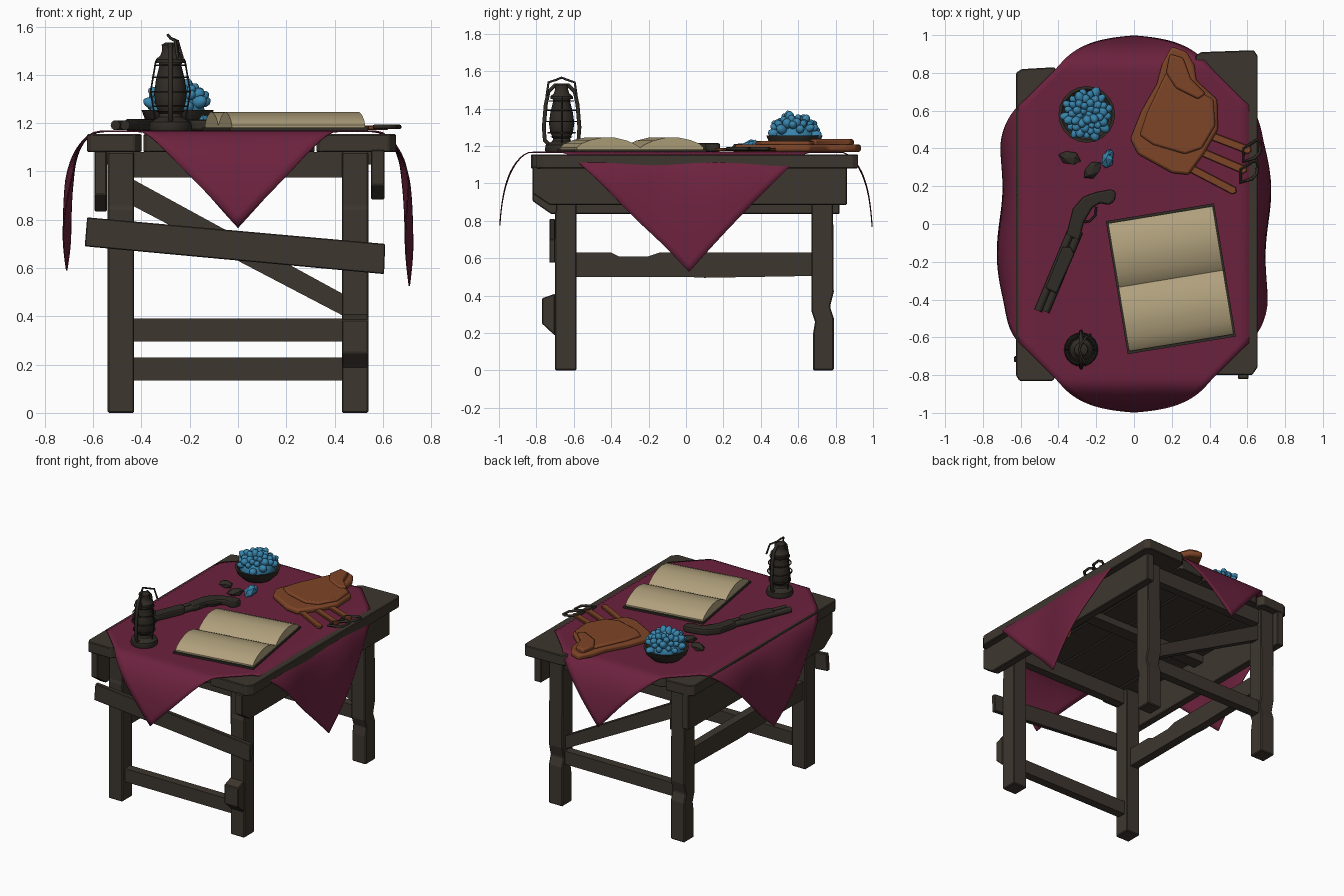
import bpy, bmesh, math, random
from mathutils import Vector, Matrix

if "Cube" in bpy.data.objects:
    bpy.data.objects.remove(bpy.data.objects["Cube"])
random.seed(4)

def mat(name, r, g, b):
    m = bpy.data.materials.new(name)
    m.diffuse_color = (r, g, b, 1)
    m.use_nodes = True
    m.node_tree.nodes["Principled BSDF"].inputs["Base Color"].default_value = m.diffuse_color
    return m

WOOD = mat("dark wood", 0.047, 0.037, 0.028)
IRON = mat("dark iron", 0.030, 0.025, 0.019)
CLOTH = mat("wine cloth", 0.150, 0.016, 0.048)
LEATHER = mat("brown leather", 0.205, 0.058, 0.020)
PAPER = mat("old paper", 0.43, 0.35, 0.20)
CRYSTAL = mat("blue crystal", 0.040, 0.230, 0.410)

def add(name, bm, material, smooth=None, bevel=0, segs=1):
    bmesh.ops.recalc_face_normals(bm, faces=bm.faces)
    me = bpy.data.meshes.new(name)
    bm.to_mesh(me)
    bm.free()
    me.materials.append(material)
    if smooth:
        me.polygons.foreach_set("use_smooth", [True] * len(me.polygons))
        me.set_sharp_from_angle(angle=math.radians(smooth))
    ob = bpy.data.objects.new(name, me)
    bpy.context.collection.objects.link(ob)
    if bevel:
        b = ob.modifiers.new("bevel", 'BEVEL')
        b.width, b.segments = bevel, segs
    return ob

def prism(name, pts, axis, lo, hi, material=WOOD, bevel=0, segs=1, smooth=None):
    """Outline extruded along an axis: x takes (y,z), y takes (x,z), z takes (x,y)."""
    place = {'x': lambda p, d: (d, p[0], p[1]), 'y': lambda p, d: (p[0], d, p[1]),
             'z': lambda p, d: (p[0], p[1], d)}[axis]
    bm = bmesh.new()
    a = [bm.verts.new(place(p, lo)) for p in pts]
    b = [bm.verts.new(place(p, hi)) for p in pts]
    n = len(pts)
    bm.faces.new(a)
    bm.faces.new(b)
    for i in range(n):
        bm.faces.new((a[i], a[(i + 1) % n], b[(i + 1) % n], b[i]))
    return add(name, bm, material, smooth, bevel, segs)

def rect(a0, b0, a1, b1):
    return [(a0, b0), (a1, b0), (a1, b1), (a0, b1)]

def lathe(name, prof, centre, material, n=20, smooth=40):
    bm = bmesh.new()
    rings = [[bm.verts.new((centre[0] + r * math.cos(2 * math.pi * k / n),
                            centre[1] + r * math.sin(2 * math.pi * k / n), z))
              for k in range(n)] for r, z in prof]
    for a, b in zip(rings, rings[1:]):
        for k in range(n):
            bm.faces.new((a[k], a[(k + 1) % n], b[(k + 1) % n], b[k]))
    bm.faces.new(rings[0])
    bm.faces.new(rings[-1])
    return add(name, bm, material, smooth)

def tube(name, pts, r, material=IRON, closed=False, res=3):
    cu = bpy.data.curves.new(name, 'CURVE')
    cu.dimensions, cu.bevel_depth, cu.bevel_resolution, cu.use_fill_caps = '3D', r, res, True
    s = cu.splines.new('POLY')
    s.points.add(len(pts) - 1)
    for q, p in zip(s.points, pts):
        q.co = (*p, 1)
    s.use_cyclic_u = closed
    tmp = bpy.data.objects.new(name, cu)
    me = bpy.data.meshes.new_from_object(tmp)
    bpy.data.objects.remove(tmp)
    bm = bmesh.new()
    bm.from_mesh(me)
    return add(name, bm, material, 50)

def blobs(name, items, material, sub=2, smooth=50):
    """Stretched spheres: (centre, scale, direction of the long axis)."""
    bm = bmesh.new()
    for c, s, d in items:
        q = Vector(d).to_track_quat('Z', 'Y').to_matrix().to_4x4()
        m = Matrix.Translation(c) @ q @ Matrix.Diagonal((*s, 1))
        bmesh.ops.create_icosphere(bm, subdivisions=sub, radius=1, matrix=m)
    return add(name, bm, material, smooth)

# Legs, with worn nicks on the edges
for sx, side in ((-1, "left"), (1, "right")):
    x0, x1 = sorted((sx * 0.43, sx * 0.54))
    prism("front_leg_" + side, [(-.70, 0), (-.585, 0), (-.585, 1.08), (-.695, 1.08), (-.695, .86), (-.70, .84)],
          'x', x0, x1, bevel=.006)
    prism("back_leg_" + side, [(.68, 0), (.79, 0), (.79, .28), (.77, .34), (.79, .42), (.785, 1.08),
                               (.67, 1.08), (.67, .32), (.69, .26), (.68, .2)], 'x', x0, x1, bevel=.006)

# Tabletop planks
for i, (x0, x1, y0, y1) in enumerate([(-.625, -.40, -.83, .83), (-.392, -.15, -.80, .82),
                                      (-.142, .09, -.82, .84), (.098, .317, -.80, .85), (.325, .655, -.80, .92)]):
    c = .03
    prism(f"top_plank_{i + 1}", [(x0, y0 + c), (x0 + c * .6, y0), (x1 - c, y0), (x1, y0 + c * 1.4),
                                 (x1, y1 - c), (x1 - c * .7, y1), (x0 + c, y1 - .01), (x0, y1 - c)],
          'z', 1.08, 1.155, bevel=.005)

# Aprons, cross beams, rails and braces
prism("apron_right", [(-.82, 1.09), (-.82, .945), (-.73, .885), (.86, .885), (.86, 1.09)], 'x', .55, .607, bevel=.005)
prism("apron_left", [(-.82, 1.09), (-.82, .905), (-.72, .835), (.82, .835), (.82, 1.09)], 'x', -.595, -.543, bevel=.005)
for nm, y0 in (("front", -.675), ("back", .70)):
    prism("cross_beam_" + nm, rect(-.44, .975, .44, 1.08), 'y', y0, y0 + .06)
prism("middle_beam", rect(-.55, 1.03, .56, 1.08), 'y', -.03, .06)
prism("front_rail", rect(-.44, .135, .44, .23), 'y', -.67, -.61)
prism("back_rail", rect(-.44, .295, .44, .39), 'y', .70, .76)
prism("side_rail_left", [(-.6, .50), (0, .50), (.1, .495), (.69, .505), (.69, .63), (-.14, .63), (-.2, .61),
                         (-.36, .61), (-.40, .63), (-.6, .63)], 'x', -.52, -.46)
prism("back_diagonal", [(-.44, .86), (.44, .40), (.44, .49), (-.44, .97)], 'y', .70, .755)
prism("front_slanted_plank", [(-.635, .69), (.605, .575), (.61, .70), (-.625, .81)], 'y', -.73, -.70, bevel=.004)
prism("leg_patch_block", [(-.70, .185), (-.77, .25), (-.77, .385), (-.70, .41)], 'x', .43, .54, bevel=.005)

# Square cloth turned by 45 degrees, draped over the four edges
def fold(u, edge, out, drop):
    t = abs(u) - edge
    if t <= 0:
        return u, 0
    return math.copysign(edge + out * (1 - math.exp(-t / (out * .8))), u), drop * t * t / (t + .05)

def drape(u, v):
    x, dx = fold(u, .575, .135, 1.04 if u > 0 else .94)
    y, dy = fold(v, .83, .175, 1.1)
    y += .03 * max(0, dx - .1)
    x += .015 * math.sin(9 * v) * min(1, dx * 5)
    return x, y, 1.166 - dx - dy + .004 * math.sin(13 * u + 4 * v) * min(1, 8 * (dx + dy))

N, H = 56, 1.235
bm = bmesh.new()
g = [[bm.verts.new(drape(H * (i + j - N) / N, H * (i - j) / N)) for j in range(N + 1)] for i in range(N + 1)]
for i in range(N):
    for j in range(N):
        bm.faces.new((g[i][j], g[i + 1][j], g[i + 1][j + 1], g[i][j + 1]))
cloth = add("table_cloth", bm, CLOTH, 60)
sol = cloth.modifiers.new("thickness", 'SOLIDIFY')
sol.thickness, sol.offset = .006, 0
prism("cloth_patch", [(.145, .715), (.17, .705), (.20, .745), (.185, .77), (.155, .755)], 'x', .70, .716, LEATHER)

# Open book
def page_profile(s):
    return [(0, .02), (s * .02, .035), (s * .07, .058), (s * .14, .075), (s * .20, .076),
            (s * .27, .062), (s * .32, .042), (s * .343, .022), (s * .343, .008), (0, .008)]
book = [prism("book_cover", rect(-.29, -.357, .29, .357), 'z', 0, .012, IRON)]
for s, nm in ((-1, "front"), (1, "back")):
    book.append(prism("book_pages_" + nm, page_profile(s), 'x', -.28, .28, PAPER, smooth=35))
for ob in book:
    ob.location = (.195, -.29, 1.17)
    ob.rotation_euler = (0, 0, math.radians(9.3))

# Lantern
LX, LY = -.28, -.665
lathe("lantern_base", [(.085, 1.168), (.09, 1.18), (.085, 1.205), (.05, 1.225), (.045, 1.24), (.06, 1.25)], (LX, LY), IRON)
lathe("lantern_globe", [(.045, 1.24), (.06, 1.27), (.068, 1.32), (.06, 1.38), (.045, 1.44), (.05, 1.455)], (LX, LY), IRON)
lathe("lantern_cap", [(.06, 1.45), (.06, 1.465), (.042, 1.48), (.035, 1.50), (.036, 1.525), (.02, 1.535)], (LX, LY), IRON)
for z, r in ((1.27, .072), (1.33, .08), (1.39, .074), (1.44, .064)):
    tube("lantern_wire_ring", [(LX + r * math.cos(k * .3927), LY + r * math.sin(k * .3927), z) for k in range(16)],
         .004, closed=True, res=1)
tube("lantern_frame", [(LX, LY + a, z) for a, z in ((-.06, 1.20), (-.09, 1.23), (-.095, 1.30), (-.085, 1.42), (-.07, 1.49),
     (-.035, 1.525), (.035, 1.525), (.07, 1.49), (.085, 1.42), (.095, 1.30), (.09, 1.23), (.06, 1.20))], .011)
for s in (-1, 1):
    tube("lantern_wire", [(LX + s * .06, LY, 1.2), (LX + s * .082, LY, 1.33), (LX + s * .06, LY, 1.46)], .004, res=1)
tube("lantern_bail", [(LX + .03, LY - .08, 1.47), (LX + .02, LY - .07, 1.54), (LX, LY - .03, 1.553), (LX - .01, LY, 1.565),
                      (LX, LY + .03, 1.553), (LX + .03, LY + .07, 1.54), (LX + .05, LY + .08, 1.47)], .006)

# Sawn-off shotgun lying flat
for k, (a, b) in enumerate((((-.508, -.46), (-.325, -.02)), ((-.468, -.465), (-.29, -.04)))):
    tube(f"gun_barrel_{k + 1}", [(*a, 1.192), (*b, 1.192)], .021)
prism("gun_fore_end", [(-.47, -.34), (-.41, -.37), (-.315, -.16), (-.335, -.12), (-.38, -.12)], 'z', 1.17, 1.218, IRON, .01, 2)
prism("gun_stock", [(-.36, -.06), (-.29, -.09), (-.265, .01), (-.22, .085), (-.18, .11), (-.13, .10), (-.10, .125),
                    (-.095, .17), (-.12, .185), (-.20, .17), (-.27, .145), (-.325, .08)], 'z', 1.168, 1.215, IRON, .012, 2)
tube("gun_trigger_guard", [(-.27, .01, 1.19), (-.235, .015, 1.19), (-.205, .045, 1.19), (-.20, .09, 1.19)], .006, res=1)

# Bowl heaped with crystals
BX, BY = -.25, .58
lathe("bowl", [(.06, 1.168), (.10, 1.18), (.135, 1.215), (.15, 1.255), (.135, 1.255), (.10, 1.22)], (BX, BY), IRON)
items = [((BX, BY, 1.245), (.12, .12, .09), (0, 0, 1))]
for k in range(46):
    a, t = k * 2.39996, math.sqrt((k + .5) / 46)
    d = Vector((math.cos(a) * t, math.sin(a) * t, 1.1 - t * .8)).normalized()
    c = (BX + .12 * t * math.cos(a), BY + .12 * t * math.sin(a), 1.255 + .085 * math.sqrt(1 - t * t) + random.uniform(-.01, .015))
    w = random.uniform(.018, .027)
    items.append((c, (w, w, w * random.uniform(1.2, 1.7)), d))
blobs("crystal_heap", items, CRYSTAL)
blobs("loose_crystal", [((-.14, .34, 1.195), (.035, .038, .055), (.2, .8, .5)),
                        ((-.13, .37, 1.20), (.026, .028, .034), (0, 0, 1))], CRYSTAL, 1, 20)
blobs("loose_stones", [((-.34, .35, 1.19), (.04, .026, .062), (1, -.3, .1)),
                       ((-.22, .285, 1.19), (.04, .026, .06), (1, .9, .1))], IRON, 1, 20)

# Leather satchel with flap, straps and buckles
prism("satchel_body", [(.20, .94), (.28, .91), (.32, .84), (.33, .76), (.44, .66), (.445, .50), (.37, .37), (.29, .26),
                       (.20, .27), (.02, .37), (-.02, .45), (.04, .60), (.12, .74), (.15, .85)],
      'z', 1.168, 1.208, LEATHER, .014, 2, 40)
prism("satchel_flap", [(.17, .80), (.27, .74), (.42, .66), (.43, .52), (.36, .40), (.27, .37), (.10, .42), (.03, .47),
                       (.07, .59)], 'z', 1.20, 1.226, LEATHER, .011, 2, 40)
prism("satchel_fold", [(.19, .90), (.26, .88), (.30, .77), (.38, .69), (.34, .66), (.22, .72), (.17, .80)],
      'z', 1.20, 1.236, LEATHER, .011, 2, 40)
for k, (a, b) in enumerate((((.40, .47), (.61, .39)), ((.35, .385), (.585, .285)), ((.30, .295), (.53, .175)))):
    a, b = Vector(a), Vector(b)
    n = (b - a).orthogonal().normalized() * .021
    prism(f"satchel_strap_{k + 1}", [a - n, b - n, b + (b - a) * .06, b + n, a + n], 'z', 1.172, 1.19, LEATHER, .004)
for x, y in ((.62, .385), (.605, .275)):
    tube("satchel_buckle", [(x + u, y + u * .5 + v, 1.185) for u, v in
                            ((-.04, -.035), (.02, -.045), (.045, -.03), (.05, .025), (.03, .045), (-.04, .035))],
         .009, closed=True, res=2)
